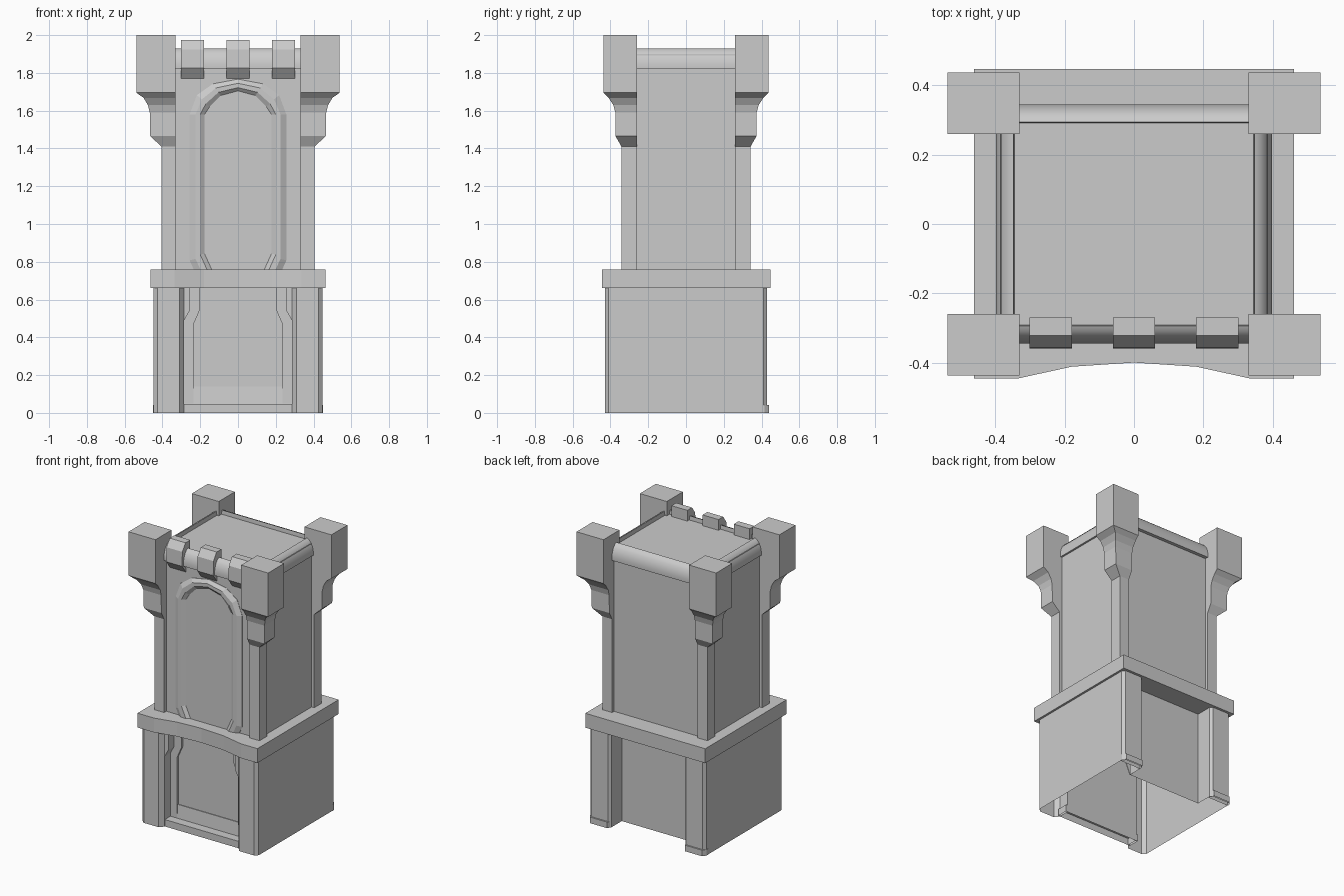
import bpy, bmesh

if "Cube" in bpy.data.objects:
    bpy.data.objects.remove(bpy.data.objects["Cube"])

def loft(name, loops, smooth=False, caps=(True, True)):
    """Skin a stack of equal-length point loops and cap the ends asked for."""
    bm = bmesh.new()
    rings = [[bm.verts.new(p) for p in loop] for loop in loops]
    n = len(rings[0])
    for a, b in zip(rings, rings[1:]):
        for i in range(n):
            j = (i + 1) % n
            bm.faces.new((a[i], a[j], b[j], b[i]))
    for ring, wanted in ((rings[0], caps[0]), (rings[-1], caps[1])):
        if wanted:
            bm.faces.new(ring)
    bmesh.ops.recalc_face_normals(bm, faces=bm.faces)
    me = bpy.data.meshes.new(name)
    bm.to_mesh(me)
    bm.free()
    ob = bpy.data.objects.new(name, me)
    bpy.context.collection.objects.link(ob)
    if smooth:
        bpy.ops.object.select_all(action='DESELECT')
        ob.select_set(True)
        bpy.context.view_layer.objects.active = ob
        bpy.ops.object.shade_smooth_by_angle(angle=0.7)
    return ob

def rect(x0, x1, y0, y1, z):
    return [(x0, y0, z), (x1, y0, z), (x1, y1, z), (x0, y1, z)]

def box(name, x0, x1, y0, y1, z0, z1, caps=(True, True)):
    return loft(name, [rect(x0, x1, y0, y1, z0), rect(x0, x1, y0, y1, z1)], caps=caps)

def prism_z(name, pts, z0, z1, caps=(True, True)):
    return loft(name, [[(x, y, z) for x, y in pts] for z in (z0, z1)], caps=caps)

def prism_y(name, pts, y0, y1):
    return loft(name, [[(x, y, z) for x, z in pts] for y in (y0, y1)])

# base: one hollow H-shaped shell, open underneath, recessed at front and back
half = [(0.285, -0.322), (0.285, -0.40), (0.31, -0.43), (0.425, -0.43), (0.447, -0.41),
        (0.447, 0.41), (0.43, 0.43), (0.30, 0.43), (0.285, 0.415), (0.285, 0.30)]
prism_z("base_shell", half + [(-x, y) for x, y in reversed(half)], 0, 0.67, caps=(False, True))

# door jambs, trims and back feet on both sides
jamb = [(0.235, 0.05), (0.235, 0.47), (0.20, 0.55), (0.20, 0.67), (0.29, 0.67), (0.29, 0.05)]
trim = [(0.285, 0.49), (0.257, 0.54), (0.257, 0.67), (0.31, 0.67), (0.31, 0.49)]
foot = [(0.285, 0.41), (0.30, 0.44), (0.432, 0.44), (0.449, 0.415), (0.449, 0.40), (0.285, 0.40)]
for s in (-1, 1):
    prism_y("door_jamb", [(s * x, z) for x, z in jamb], -0.336, -0.32)
    prism_y("door_trim", [(s * x, z) for x, z in trim], -0.40, -0.33)
    prism_z("back_foot", [(s * x, y) for x, y in foot], 0, 0.042, caps=(False, True))

# door sill and threshold
loft("door_sill", [rect(-0.287, 0.287, -0.337, -0.32, 0.04),
                   rect(-0.287, 0.287, -0.327, -0.32, 0.14)])
box("threshold", -0.30, 0.30, -0.398, -0.32, 0, 0.048, caps=(False, True))

# ledge with a curved front edge
ledge = [(-0.462, -0.446), (-0.335, -0.446), (-0.18, -0.412), (0, -0.40), (0.18, -0.412),
         (0.335, -0.446), (0.462, -0.446), (0.462, 0.448), (-0.462, 0.448)]
prism_z("ledge", ledge, 0.66, 0.76)

# upper tower body, its top is the roof
box("tower_body", -0.385, 0.385, -0.318, 0.32, 0.75, 1.90)

# corner posts with corbelled turrets
profile = [(0.405, 0.342, 0.75), (0.405, 0.342, 1.41), (0.465, 0.373, 1.465), (0.467, 0.374, 1.59),
           (0.477, 0.385, 1.63), (0.50, 0.41, 1.668), (0.538, 0.437, 1.695), (0.538, 0.437, 2.0)]
for sx in (-1, 1):
    for sy in (-1, 1):
        loft("corner_turret", [[(sx * 0.33, sy * 0.26, z), (sx * x, sy * 0.26, z),
                                (sx * x, sy * y, z), (sx * 0.33, sy * y, z)]
                               for x, y, z in profile])

# rounded parapet rolls, profile is (distance outward, height)
roll = [(-0.05, 1.82), (0, 1.82), (0.001, 1.845), (-0.005, 1.875), (-0.017, 1.902),
        (-0.034, 1.922), (-0.05, 1.928), (-0.054, 1.89)]
for s in (-1, 1):
    loft("parapet_roll_x", [[(x, s * (0.344 + u), z) for u, z in roll] for x in (-0.335, 0.335)], True)
    loft("parapet_roll_y", [[(s * (0.398 + u), y, z) for u, z in roll] for y in (-0.265, 0.265)], True)

# three merlons over the front
merlon = [(-0.27, 1.77), (-0.318, 1.77), (-0.36, 1.825), (-0.357, 1.925), (-0.322, 1.975), (-0.27, 1.975)]
for cx in (-0.24, 0, 0.24):
    loft("merlon", [[(cx + d, y, z) for y, z in merlon] for d in (-0.061, 0.061)])

# arched window: raised bevelled frame around a recessed panel
def arch(w, top, foot_x, y):
    side = [(foot_x, 0.75), (w, 0.75 + (w - foot_x) * 2.2), (w, 1.58), (w * 0.85, top - 0.085),
            (w * 0.52, top - 0.025)]
    pts = side + [(0, top)] + [(-x, z) for x, z in reversed(side)]
    return [(x, y, z) for x, z in pts]

loft("window_arch", [arch(0.256, 1.767, 0.23, -0.31), arch(0.256, 1.767, 0.23, -0.32),
                     arch(0.225, 1.745, 0.195, -0.338), arch(0.20, 1.722, 0.16, -0.338),
                     arch(0.177, 1.705, 0.135, -0.322)])
